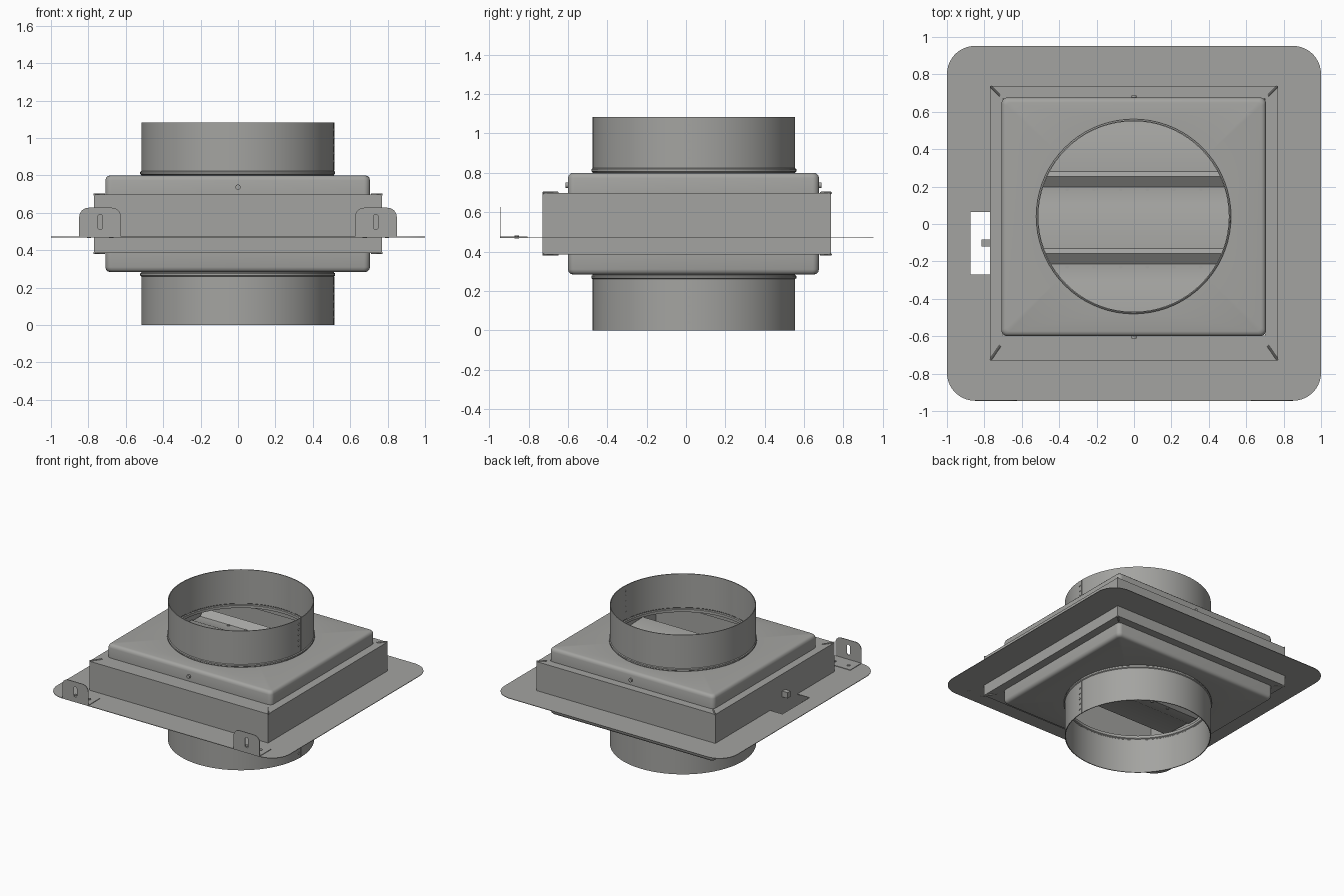
import bpy, bmesh, math
from mathutils import Vector, Matrix

if "Cube" in bpy.data.objects:
    bpy.data.objects.remove(bpy.data.objects["Cube"])

H = 1.083                     # total height; top and bottom halves mirror about H/2
CX, CY, R = -0.002, 0.04, 0.512   # collar axis and radius
steel = bpy.data.materials.new("galvanised grey")
steel.diffuse_color = (0.37, 0.37, 0.355, 1)
steel.use_nodes = True
steel.node_tree.nodes["Principled BSDF"].inputs["Base Color"].default_value = steel.diffuse_color


def finish(name, bm, thick=0.0, matrix=Matrix()):
    """Turn a bmesh into an object, give sheet metal its thickness, smooth by angle."""
    bmesh.ops.recalc_face_normals(bm, faces=bm.faces)
    me = bpy.data.meshes.new(name)
    bm.to_mesh(me)
    bm.free()
    me.transform(matrix)
    me.materials.append(steel)
    ob = bpy.data.objects.new(name, me)
    bpy.context.collection.objects.link(ob)
    bpy.ops.object.select_all(action='DESELECT')
    ob.select_set(True)
    bpy.context.view_layer.objects.active = ob
    if thick:
        mod = ob.modifiers.new("thickness", 'SOLIDIFY')
        mod.thickness, mod.offset, mod.use_even_offset = thick, 0, True
        bpy.ops.object.modifier_apply(modifier=mod.name)
    bpy.ops.object.shade_smooth_by_angle(angle=math.radians(35))
    return ob


def rrect(x0, x1, y0, y1, radii, seg=6):
    """Rounded rectangle; radii in order: right-top, left-top, left-bottom, right-bottom."""
    if not isinstance(radii, tuple):
        radii = (radii,) * 4
    pts = []
    for k, (x, y, sx, sy) in enumerate([(x1, y1, 1, 1), (x0, y1, -1, 1),
                                        (x0, y0, -1, -1), (x1, y0, 1, -1)]):
        r = radii[k]
        if r == 0:
            pts.append((x, y))
            continue
        for i in range(seg + 1):
            a = math.pi / 2 * (k + i / seg)
            pts.append((x - sx * r + r * math.cos(a), y - sy * r + r * math.sin(a)))
    return pts


def circle(r, n=72):
    return [(CX + r * math.cos(2 * math.pi * i / n), CY + r * math.sin(2 * math.pi * i / n))
            for i in range(n)]


def ring(bm, pts, z):
    return [bm.verts.new((x, y, z)) for x, y in pts]


def loft(bm, rings):
    for a, b in zip(rings, rings[1:]):
        for i in range(len(a)):
            j = (i + 1) % len(a)
            bm.faces.new((a[i], a[j], b[j], b[i]))


def fill(bm, loops):
    """Fill an outer loop minus inner loops."""
    edges = []
    for lp in loops:
        for i in range(len(lp)):
            pair = (lp[i], lp[(i + 1) % len(lp)])
            edges.append(bm.edges.get(pair) or bm.edges.new(pair))
    bmesh.ops.triangle_fill(bm, use_beauty=True, use_dissolve=False, edges=edges, normal=(0, 0, 1))


def sheet(name, outlines, thick, matrix):
    bm = bmesh.new()
    fill(bm, [ring(bm, o, 0) for o in outlines])
    return finish(name, bm, thick, matrix)


def rods(name, segments, r, n=10):
    """Short cylinders between pairs of points, joined in one object."""
    bm = bmesh.new()
    for p, q in segments:
        p, q = Vector(p), Vector(q)
        m = Matrix.Translation((p + q) / 2) @ (q - p).to_track_quat('Z', 'Y').to_matrix().to_4x4()
        bmesh.ops.create_cone(bm, cap_ends=True, segments=n, radius1=r, radius2=r,
                              depth=(q - p).length, matrix=m)
    return finish(name, bm)


def box(name, x0, x1, y0, y1, z0, z1):
    bm = bmesh.new()
    bmesh.ops.create_cube(bm, size=1, matrix=Matrix.Translation(((x0 + x1) / 2, (y0 + y1) / 2, (z0 + z1) / 2))
                          @ Matrix.Diagonal((x1 - x0, y1 - y0, z1 - z0, 1)))
    return finish(name, bm)


# Channel frame: flanges and web swept round the rectangle
inner = rrect(-0.70, 0.70, -0.595, 0.67, 0)
outer = rrect(-0.766, 0.766, -0.726, 0.735, 0)
bm = bmesh.new()
loft(bm, [ring(bm, inner, 0.694), ring(bm, outer, 0.694), ring(bm, outer, H - 0.694), ring(bm, inner, H - 0.694)])
finish("channel_frame", bm, 0.006)

# Both ends: cap, collar, seam, rivets, mitred corner welds
for end in ("top", "bottom"):
    def zz(z):
        return z if end == "top" else H - z

    bm = bmesh.new()
    skirt = [ring(bm, rrect(-0.706 + d, 0.703 - d, -0.597 + d, 0.673 - d, 0.03 - d * 0.5), zz(z))
             for d, z in [(0.024, 0.797), (0.012, 0.794), (0.004, 0.786), (0, 0.773), (0, 0.694)]]
    fill(bm, [skirt[0], ring(bm, circle(R), zz(0.797))])
    loft(bm, skirt)
    finish(end + "_cap", bm, 0.006)

    bm = bmesh.new()
    loft(bm, [ring(bm, circle(r), zz(z)) for r, z in
              [(R, H), (R, 0.822), (R + 0.006, 0.817), (R + 0.006, 0.809), (R, 0.804), (R, 0.785)]])
    finish(end + "_collar", bm, 0.006)

    a, b = sorted((zz(0.825), zz(H - 0.001)))
    box(end + "_collar_seam", CX + R - 0.003, CX + R + 0.005, CY - 0.004, CY, a, b)
    rods(end + "_collar_rivets",
         [((CX + R - 0.006, 0.015, zz(0.875 + 0.042 * i)), (CX + R + 0.007, 0.015, zz(0.875 + 0.042 * i)))
          for i in range(5)], 0.008)
    rods(end + "_corner_welds",
         [((s * 0.715, y0, zz(0.698)), (s * 0.768, y1, zz(0.698)))
          for s in (-1, 1) for y0, y1 in ((-0.65, -0.727), (0.685, 0.737))], 0.006, 8)

# Screws in the front and back of the upper cap
rods("cap_screws", [((0, -0.59, 0.737), (0, -0.613, 0.737)), ((0, 0.665, 0.737), (0, 0.688, 0.737))], 0.014, 16)

# Mounting plate, with the frame opening and the notch for the shaft
opening = [(-0.768, -0.728), (0.768, -0.728), (0.768, 0.737), (-0.768, 0.737),
           (-0.768, 0.065), (-0.875, 0.065), (-0.875, -0.27), (-0.768, -0.27)]
sheet("mounting_plate", [rrect(-1, 1, -0.945, 0.952, 0.15, 10), opening], 0.004,
      Matrix.Translation((0, 0, 0.47)))

# Angle brackets on the front edge
for side, s in (("left", -1), ("right", 1)):
    c = s * 0.737
    sheet(side + "_bracket_upright",
          [rrect(c - 0.112, c + 0.112, 0.472, 0.627, (0.05, 0.05, 0, 0)),
           rrect(c - 0.013, c + 0.013, 0.51, 0.59, 0.0125)], 0.005,
          Matrix.Translation((0, -0.944, 0)) @ Matrix.Rotation(math.pi / 2, 4, 'X'))
    box(side + "_bracket_foot", c - 0.112, c + 0.112, -0.945, -0.805, 0.471, 0.476)
    rods(side + "_bracket_rivets",
         [((c + d, -0.86, 0.466), (c + d, -0.86, 0.481)) for d in (-0.06, 0.06)], 0.012)

# Drive shaft through the left web
box("drive_shaft", -0.815, -0.69, -0.121, -0.084, 0.52, 0.565)

# Closed damper blades with a folded edge, and their rivets
for n, b in enumerate((0.668, 0.255, -0.158), 1):
    profile = [(0.025, 0.555), (0, 0.575), (-0.055, 0.535), (-0.14, 0.535), (-0.16, 0.545), (-0.388, 0.555)]
    bm = bmesh.new()
    rows = [[bm.verts.new((x, b + y, z)) for x in (-0.755, 0.755)] for y, z in profile]
    for p, q in zip(rows, rows[1:]):
        bm.faces.new((p[0], p[1], q[1], q[0]))
    finish("damper_blade_%d" % n, bm, 0.006)
    rods("blade_rivets_%d" % n,
         [((x, b - 0.07, 0.526), (x, b - 0.07, 0.544)) for x in [0.143 * (i - 3.5) for i in range(8)]], 0.01)
